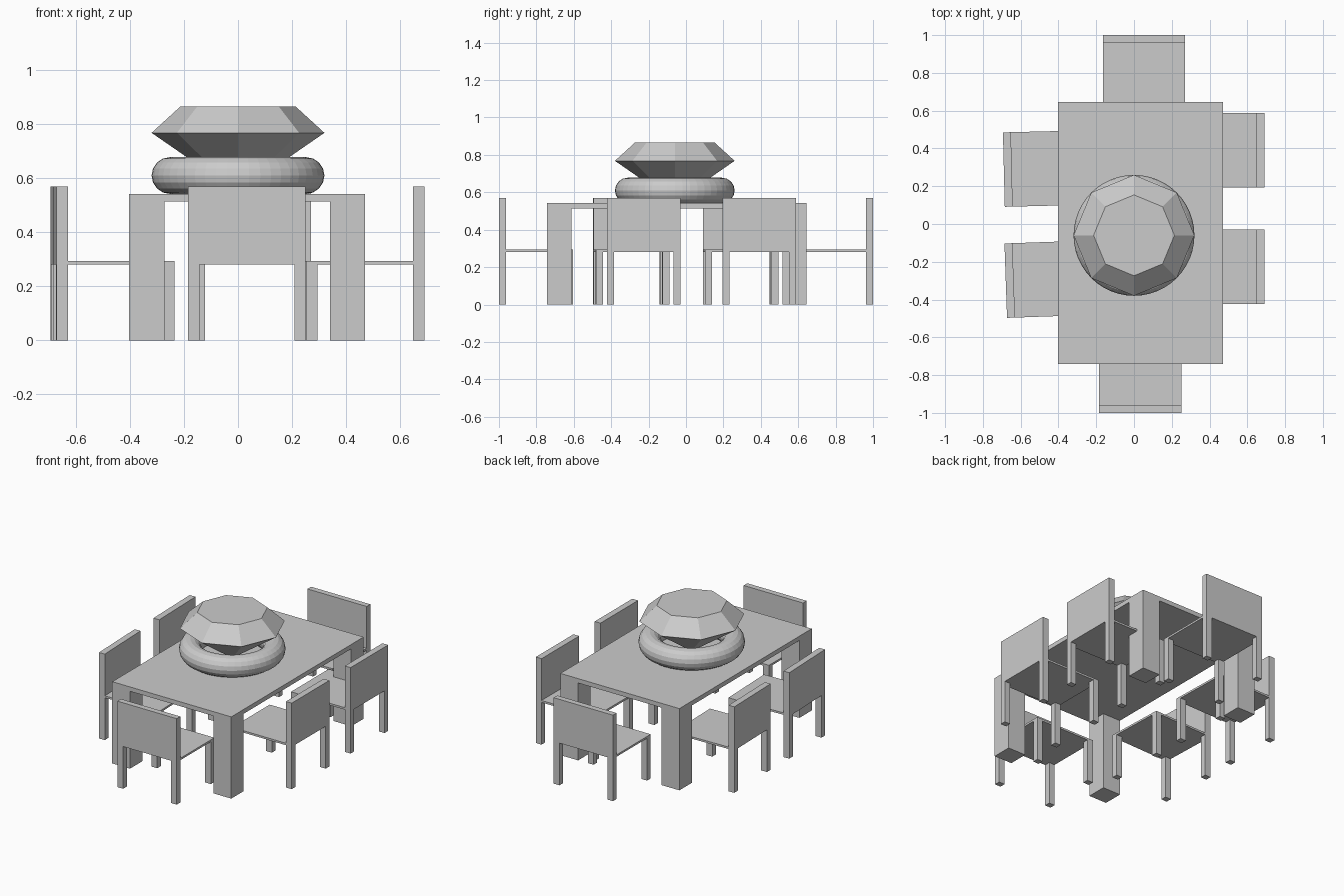
import bpy, bmesh
from math import radians, cos, sin, pi
from mathutils import Matrix, Vector

if "Cube" in bpy.data.objects:
    bpy.data.objects.remove(bpy.data.objects["Cube"])


def mesh_object(name, bm):
    bmesh.ops.recalc_face_normals(bm, faces=bm.faces)
    me = bpy.data.meshes.new(name)
    bm.to_mesh(me)
    bm.free()
    ob = bpy.data.objects.new(name, me)
    bpy.context.collection.objects.link(ob)
    return ob


def box(name, x, y, z, matrix=Matrix()):
    """Box from (min, max) pairs."""
    bm = bmesh.new()
    size = Vector((x[1] - x[0], y[1] - y[0], z[1] - z[0]))
    mid = Vector((sum(x), sum(y), sum(z))) / 2
    bmesh.ops.create_cube(bm, size=1.0, matrix=Matrix.Translation(mid) @ Matrix.Diagonal((*size, 1)))
    ob = mesh_object(name, bm)
    ob.matrix_world = matrix
    return ob


def legs(name, x, y, top, sx, sy, matrix=Matrix()):
    for xs in ((x[0], x[0] + sx), (x[1] - sx, x[1])):
        for ys in ((y[0], y[0] + sy), (y[1] - sy, y[1])):
            box(name, xs, ys, (0, top), matrix)


def chair(name, cx, cy, angle, w, d, tw, td):
    """Chair with the middle of its rear edge at (cx, cy), facing local +y."""
    m = Matrix.Translation((cx, cy, 0)) @ Matrix.Rotation(radians(angle), 4, 'Z')
    x, y = (-w / 2, w / 2), (0, d)
    box(name + "_seat", x, y, (0.28, 0.293), m)
    box(name + "_back", x, (0, td), (0.28, 0.57), m)
    legs(name + "_leg", x, y, 0.28, tw, td, m)


# Table
tx, ty = (-0.403, 0.47), (-0.742, 0.645)
box("table_top", tx, ty, (0.513, 0.542))
legs("table_leg", tx, ty, 0.513, 0.13, 0.13)

# Chairs at the ends
chair("front_chair", 0.033, -1.0, 0, 0.435, 0.395, 0.042, 0.038)
chair("back_chair", 0.053, 1.0, 180, 0.435, 0.395, 0.042, 0.038)

# Chairs along the sides; the left pair is slightly turned
for name, cx, cy, angle in (("right_chair_a", 0.69, 0.391, 90),
                            ("right_chair_b", 0.69, -0.226, 90),
                            ("left_chair_a", -0.689, 0.288, -88.6),
                            ("left_chair_b", -0.679, -0.3, -88)):
    chair(name, cx, cy, angle, 0.394, 0.437, 0.038, 0.042)

# Ring on the table
bpy.ops.mesh.primitive_torus_add(location=(0, -0.06, 0.61), major_radius=0.252,
                                 minor_radius=0.068, major_segments=48, minor_segments=16)
bpy.context.object.name = "ring"

# Eight-sided gem: flat table, girdle, point at the bottom
bm = bmesh.new()
table, girdle = [[bm.verts.new((r * cos(i * pi / 4), r * sin(i * pi / 4) - 0.06, z)) for i in range(8)]
                 for r, z in ((0.214, 0.865), (0.32, 0.768))]
tip = bm.verts.new((0, -0.06, 0.547))
bm.faces.new(table)
for i in range(8):
    j = (i + 1) % 8
    bm.faces.new((table[i], girdle[i], girdle[j], table[j]))
    bm.faces.new((girdle[i], tip, girdle[j]))
mesh_object("gem", bm)
